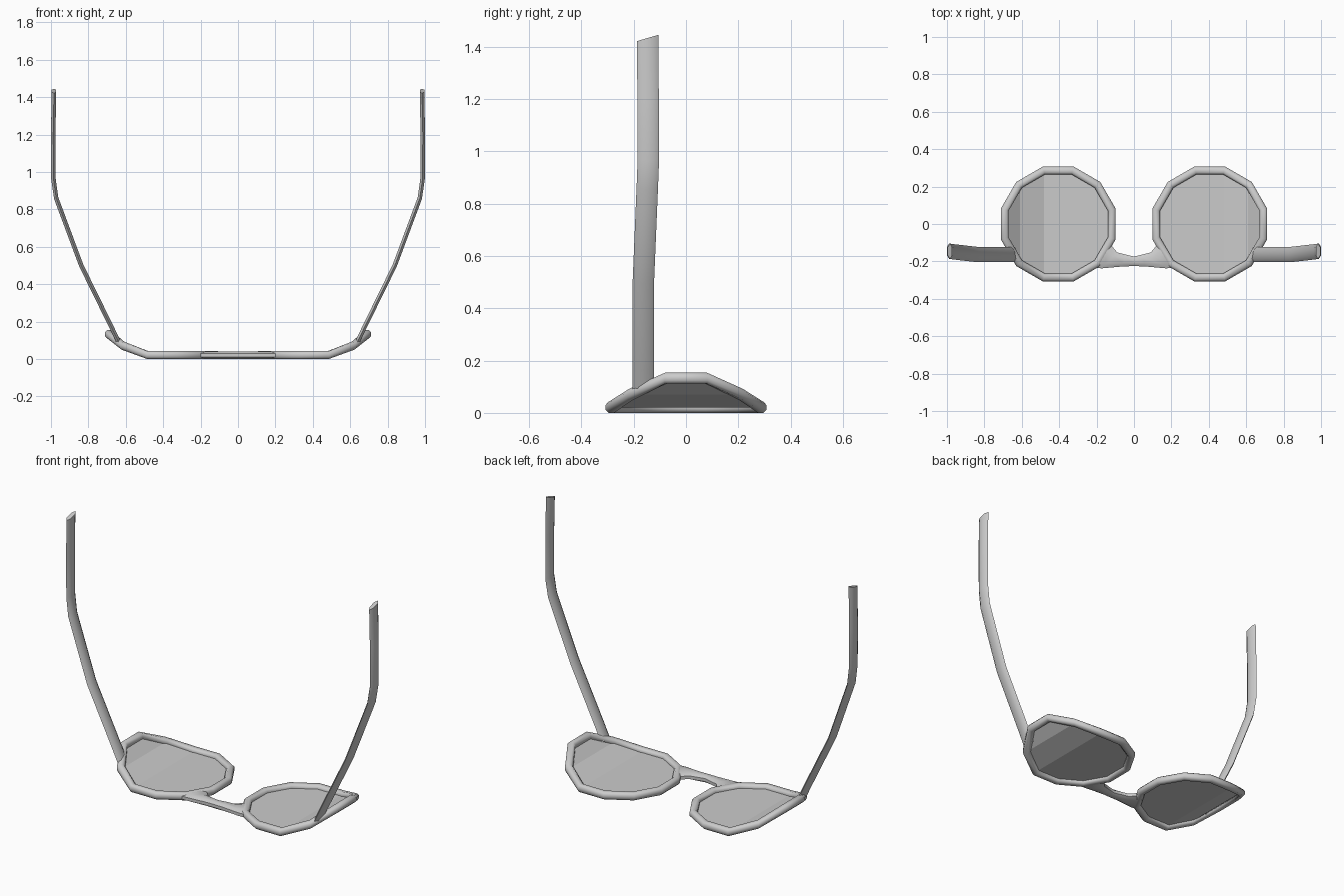
import bpy
import math
from mathutils import Vector

if "Cube" in bpy.data.objects:
    bpy.data.objects.remove(bpy.data.objects["Cube"])

LENS_X = 0.405            # lens centre
N = 12                    # sides of each rim
LIFT = {15: 0.112, 45: 0.05}   # outer rim corners sweep back


def build(name, verts, faces, mirror=True, smooth=50):
    mesh = bpy.data.meshes.new(name)
    mesh.from_pydata([tuple(v) for v in verts], [], faces)
    mesh.update()
    obj = bpy.data.objects.new(name, mesh)
    bpy.context.collection.objects.link(obj)
    bpy.context.view_layer.objects.active = obj
    bpy.ops.object.select_all(action='DESELECT')
    obj.select_set(True)
    bpy.ops.object.mode_set(mode='EDIT')
    bpy.ops.mesh.select_all(action='SELECT')
    bpy.ops.mesh.normals_make_consistent(inside=False)
    bpy.ops.object.mode_set(mode='OBJECT')
    if smooth:
        bpy.ops.object.shade_smooth_by_angle(angle=math.radians(smooth))
    if mirror:
        obj.modifiers.new("Mirror", 'MIRROR')
    return obj


def loft(name, rings, closed=False, mirror=True, smooth=50):
    n, m = len(rings[0]), len(rings)
    verts = [v for r in rings for v in r]
    faces = []
    for i in range(m if closed else m - 1):
        a, b = i * n, ((i + 1) % m) * n
        faces += [(a + k, a + (k + 1) % n, b + (k + 1) % n, b + k) for k in range(n)]
    if not closed:
        faces += [tuple(range(n)), tuple(range((m - 1) * n, m * n))]
    return build(name, verts, faces, mirror, smooth)


def corner(i, apothem, z):
    deg = 15 + 30 * i
    a = math.radians(deg)
    r = apothem / math.cos(math.pi / N)
    fold = deg if deg <= 180 else 360 - deg
    return Vector((LENS_X + r * math.cos(a), r * math.sin(a), z + LIFT.get(fold, 0)))


# Rounded cross-section shared by rim and bridge (unit half sizes)
OCT = [(1, .45), (.5, 1), (-.5, 1), (-1, .45), (-1, -.45), (-.5, -1), (.5, -1), (1, -.45)]

# Twelve-sided rims
loft("rim", [[corner(i, 0.286 + 0.021 * u, 0.021 + 0.021 * v) for u, v in OCT]
             for i in range(N)], closed=True)

# Lenses, folded in strips along the outer sweep
pts = [corner(i, 0.28, 0.021) for i in range(N)]
build("lens", pts, [(i, i + 1, 10 - i, 11 - i) for i in range(5)], smooth=0)

# Bridge between the rims: (upper edge, lower edge) stations
half = [((0.125, -0.11), (0.215, -0.235)), ((0.09, -0.152), (0.17, -0.237)),
        ((0.045, -0.163), (0.06, -0.227)), ((0, -0.174), (0, -0.225))]
stations = [((-a[0], a[1]), (-b[0], b[1])) for a, b in half] + half[-2::-1]
rings = []
for a, b in stations:
    a, b = Vector((*a, 0.021)), Vector((*b, 0.021))
    mid, d = (a + b) / 2, (a - b) / 2
    rings.append([mid + d * u + Vector((0, 0, 0.020 * v)) for u, v in OCT])
loft("bridge", rings, mirror=False)

# Side arms: thin blades swept outward and back (x, y, z)
path = [(0.638, -0.163, 0.09), (0.676, -0.163, 0.17), (0.838, -0.163, 0.50),
        (0.972, -0.148, 0.86), (0.987, -0.144, 0.965), (0.988, -0.145, 1.20),
        (0.984, -0.146, 1.433)]
BLADE = [(0, 1), (1, .55), (1, -.55), (0, -1), (-1, -.55), (-1, .55)]
path = [Vector(p) for p in path]
rings = []
for i, p in enumerate(path):
    t = path[min(i + 1, len(path) - 1)] - path[max(i - 1, 0)]
    side = Vector((t.z, 0, -t.x)).normalized()
    tilt = 0.012 if i == len(path) - 1 else 0
    rings.append([p + side * 0.012 * u + Vector((0, 0.041 * v, tilt * v)) for u, v in BLADE])
loft("arm", rings, smooth=60)
